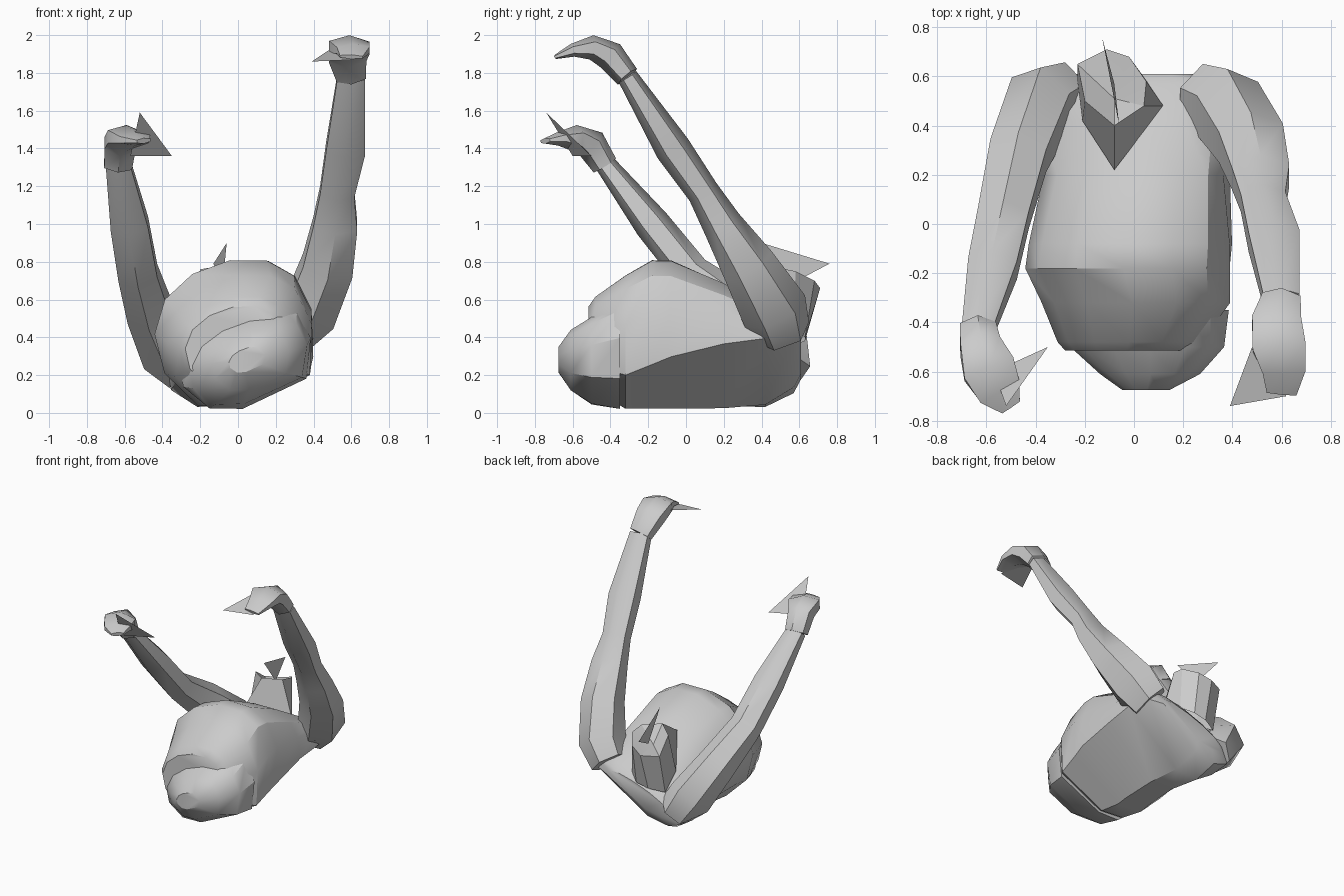
import bpy, bmesh, math
from mathutils import Vector, Matrix

grey = bpy.data.materials.new("plain grey")
grey.diffuse_color = (0.6, 0.6, 0.6, 1)


def make(name, verts, faces, outward=True, angle=35):
    """Build a mesh object, orient its faces and shade it."""
    me = bpy.data.meshes.new(name)
    me.from_pydata([tuple(v) for v in verts], [], faces)
    if outward:
        bm = bmesh.new()
        bm.from_mesh(me)
        bmesh.ops.recalc_face_normals(bm, faces=bm.faces)
        bm.to_mesh(me)
        bm.free()
    me.materials.append(grey)
    ob = bpy.data.objects.new(name, me)
    bpy.context.collection.objects.link(ob)
    bpy.ops.object.select_all(action='DESELECT')
    ob.select_set(True)
    bpy.context.view_layer.objects.active = ob
    bpy.ops.object.shade_smooth_by_angle(angle=math.radians(angle))
    return ob


def skin(name, rings, angle=35):
    """Join equal rings of points into a closed skin."""
    n = len(rings[0])
    verts = [p for r in rings for p in r]
    faces = [(k * n + i, k * n + (i + 1) % n, (k + 1) * n + (i + 1) % n, (k + 1) * n + i)
             for k in range(len(rings) - 1) for i in range(n)]
    faces += [tuple(range(n)), tuple(range(len(verts) - n, len(verts)))]
    return make(name, verts, faces, True, angle)


def body(name, sections, roll=20):
    """Sections (y, cx, cz, half width, half height), flat underneath with one
    sharp lower edge that climbs towards the shoulders; rolled about y."""
    rot = Matrix.Rotation(math.radians(-roll), 3, 'Y')
    rings = []
    for y, cx, cz, w, h in sections:
        t = min(1, max(0, (y + 0.27) / 0.67))
        corner = Vector((0.72, -0.82)).lerp(Vector((1.0, -0.15)), t)
        side = Vector((0.98, -0.1)).lerp(Vector((1.0, 0.25)), t)
        profile = [corner, side, (0.93, 0.5), (0.68, 0.82), (0.25, 1), (-0.25, 1),
                   (-0.68, 0.8), (-0.95, 0.4), (-1, -0.15), (-0.75, -0.72), (-0.3, -0.95)]
        ring = []
        for u, v in profile:
            p = rot @ Vector((u * w, 0, v * h))
            ring.append((p.x + cx, y, max(0, p.z + cz)))
        rings.append(ring)
    return skin(name, rings, 33)


def limb(name, path, sides=6):
    """Six-sided tube along a path of (x, y, z, side radius, depth radius)."""
    pts = [Vector(p[:3]) for p in path]
    rings = []
    for k, p in enumerate(path):
        t = (pts[min(k + 1, len(pts) - 1)] - pts[max(k - 1, 0)]).normalized()
        side = (Vector((1, 0, 0)) - t * t.x).normalized()
        up = t.cross(side)
        rings.append([pts[k] + side * p[3] * math.cos(a) + up * p[4] * math.sin(a)
                      for a in [2 * math.pi * (i + 0.5) / sides for i in range(sides)]])
    return skin(name, rings, 50)


# Torso lying on its back, with the shirt hem overhanging the hips
body("torso", [
    (-0.515, -0.02, 0.35, 0.26, 0.20),
    (-0.48, -0.01, 0.36, 0.30, 0.24),
    (-0.32, 0.02, 0.37, 0.39, 0.345),
    (-0.18, -0.01, 0.41, 0.425, 0.385),
    (-0.08, 0.00, 0.41, 0.42, 0.385),
    (0.20, 0.02, 0.35, 0.385, 0.32),
    (0.42, 0.01, 0.29, 0.40, 0.23),
    (0.57, -0.01, 0.29, 0.38, 0.13),
    (0.61, -0.02, 0.30, 0.28, 0.07)])

# Hips closing the lower end
body("hips", [
    (-0.675, 0.05, 0.28, 0.10, 0.06),
    (-0.61, 0.07, 0.275, 0.21, 0.15),
    (-0.50, 0.06, 0.27, 0.325, 0.21),
    (-0.35, 0.04, 0.30, 0.365, 0.27)])

# Raised arms
limb("left_arm", [
    (-0.28, 0.51, 0.22, 0.13, 0.15),
    (-0.38, 0.49, 0.33, 0.15, 0.18),
    (-0.47, 0.28, 0.54, 0.135, 0.14),
    (-0.53, 0.03, 0.74, 0.12, 0.10),
    (-0.575, -0.18, 1.00, 0.115, 0.095),
    (-0.635, -0.43, 1.32, 0.075, 0.055)])
limb("right_arm", [
    (0.28, 0.51, 0.43, 0.14, 0.15),
    (0.38, 0.47, 0.54, 0.16, 0.18),
    (0.475, 0.33, 0.78, 0.155, 0.145),
    (0.515, 0.19, 1.00, 0.135, 0.105),
    (0.525, 0.09, 1.17, 0.105, 0.085),
    (0.57, -0.07, 1.40, 0.12, 0.095),
    (0.60, -0.31, 1.78, 0.085, 0.055)])

# Hands, bent forward at the wrist
limb("left_hand", [
    (-0.635, -0.43, 1.31, 0.085, 0.07),
    (-0.625, -0.50, 1.42, 0.095, 0.085),
    (-0.59, -0.59, 1.455, 0.125, 0.07),
    (-0.545, -0.68, 1.45, 0.105, 0.035),
    (-0.50, -0.745, 1.44, 0.05, 0.015)])
limb("right_hand", [
    (0.60, -0.31, 1.78, 0.09, 0.065),
    (0.58, -0.40, 1.89, 0.115, 0.08),
    (0.59, -0.50, 1.935, 0.125, 0.065),
    (0.61, -0.60, 1.92, 0.10, 0.035),
    (0.60, -0.69, 1.885, 0.07, 0.012)])

# Thin pointed thumbs
make("left_thumb", [(-0.52, -0.74, 1.59), (-0.35, -0.50, 1.36), (-0.57, -0.60, 1.36)],
     [(0, 1, 2)], False)
make("right_thumb", [(0.39, -0.74, 1.86), (0.48, -0.50, 1.92), (0.62, -0.70, 1.87)],
     [(0, 1, 2)], False)

# Neck stump: walls rising from the torso to a hollow faceted top
base = [(-0.08, 0.22, 0.66), (0.12, 0.48, 0.50), (0.06, 0.57, 0.44), (-0.02, 0.63, 0.40),
        (-0.12, 0.63, 0.38), (-0.23, 0.58, 0.36), (-0.21, 0.42, 0.46)]
rim = [(-0.08, 0.40, 0.78), (0.04, 0.48, 0.77), (0.05, 0.58, 0.75), (-0.02, 0.68, 0.70),
       (-0.11, 0.71, 0.66), (-0.23, 0.65, 0.66), (-0.20, 0.50, 0.76)]
n = len(rim)
make("neck", base + rim + [(-0.08, 0.51, 0.66)],
     [(i, n + i, n + (i + 1) % n, (i + 1) % n) for i in range(n)]
     + [((i + 1) % n + n, i + n, 2 * n) for i in range(n)], False, 20)

# Torn flap standing on the neck
make("neck_flap", [(-0.06, 0.40, 0.90), (-0.13, 0.76, 0.79), (-0.08, 0.57, 0.69)],
     [(0, 1, 2)], False)
